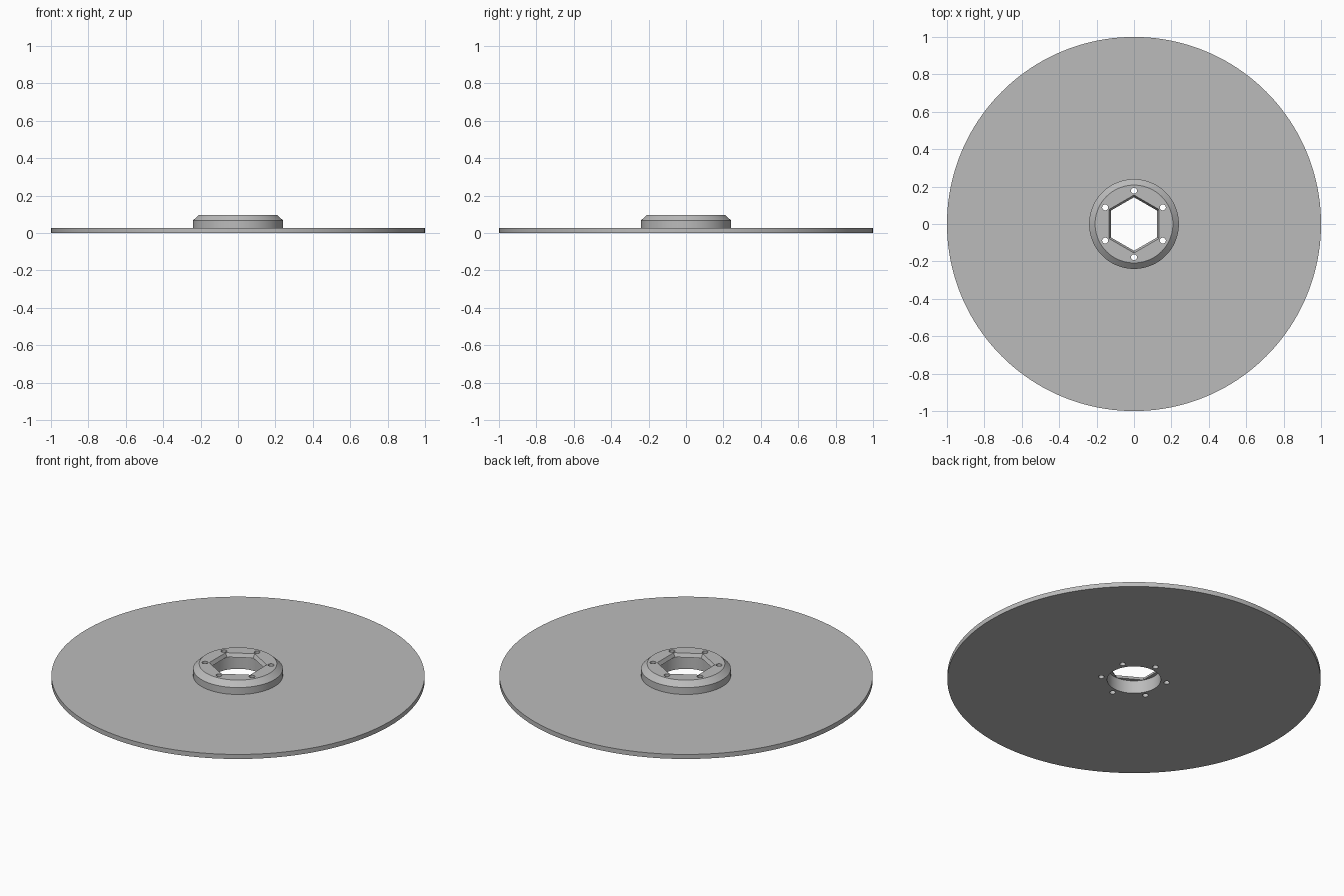
import bpy, bmesh, math

old = bpy.data.objects.get("Cube")
if old:
    bpy.data.objects.remove(old, do_unlink=True)

grey = bpy.data.materials.new("brushed grey")
grey.use_nodes = True
COLOR = (0.5, 0.5, 0.5, 1)
grey.diffuse_color = COLOR
grey.node_tree.nodes["Principled BSDF"].inputs["Base Color"].default_value = COLOR


def lathe(name, profile, sides, turn=0.0, offset=(0, 0)):
    """Closed solid of revolution from (radius, z) rings, capped at both ends."""
    bm = bmesh.new()
    rings = []
    for r, z in profile:
        angles = [turn + math.tau * i / sides for i in range(sides)]
        rings.append([bm.verts.new((offset[0] + r * math.cos(a),
                                    offset[1] + r * math.sin(a), z)) for a in angles])
    for low, high in zip(rings, rings[1:]):
        for i in range(sides):
            j = (i + 1) % sides
            bm.faces.new((low[i], low[j], high[j], high[i]))
    bm.faces.new(rings[0][::-1])
    bm.faces.new(rings[-1])
    mesh = bpy.data.meshes.new(name)
    bm.to_mesh(mesh)
    bm.free()
    mesh.materials.append(grey)
    obj = bpy.data.objects.new(name, mesh)
    bpy.context.collection.objects.link(obj)
    return obj


# Thin disc with a chamfered hub in one body
THICK, SHOULDER, TOP = 0.027, 0.068, 0.097
body = lathe("disc_with_hub",
             [(1, 0), (1, THICK), (0.24, THICK), (0.24, SHOULDER), (0.208, TOP)], 160)

# Round bore from below, tapered hexagonal socket from above
LEDGE = 0.076
slope = (0.155 - 0.143) / (TOP - LEDGE)
over = 0.02
cutters = [
    lathe("bore_cutter", [(0.144, -0.1), (0.144, LEDGE)], 64, math.pi / 64),
    lathe("hex_cutter", [(0.143 - slope * over, LEDGE - over),
                         (0.155 + slope * over, TOP + over)], 6, math.pi / 6),
]

# Six bolt holes at the corners of the hexagon
for k in range(6):
    a = math.pi / 6 + k * math.pi / 3
    cutters.append(lathe("bolt_hole_cutter", [(0.016, -0.1), (0.016, 0.2)], 20, 0,
                         (0.178 * math.cos(a), 0.178 * math.sin(a))))

bpy.ops.object.select_all(action="DESELECT")
bpy.context.view_layer.objects.active = body
body.select_set(True)
for cutter in cutters:
    cutter.hide_render = True
    mod = body.modifiers.new(cutter.name, "BOOLEAN")
    mod.operation = "DIFFERENCE"
    mod.solver = "EXACT"
    mod.object = cutter
    bpy.ops.object.modifier_apply(modifier=mod.name)
for cutter in cutters:
    bpy.data.objects.remove(cutter, do_unlink=True)

bpy.ops.object.shade_smooth_by_angle(angle=math.radians(30))
